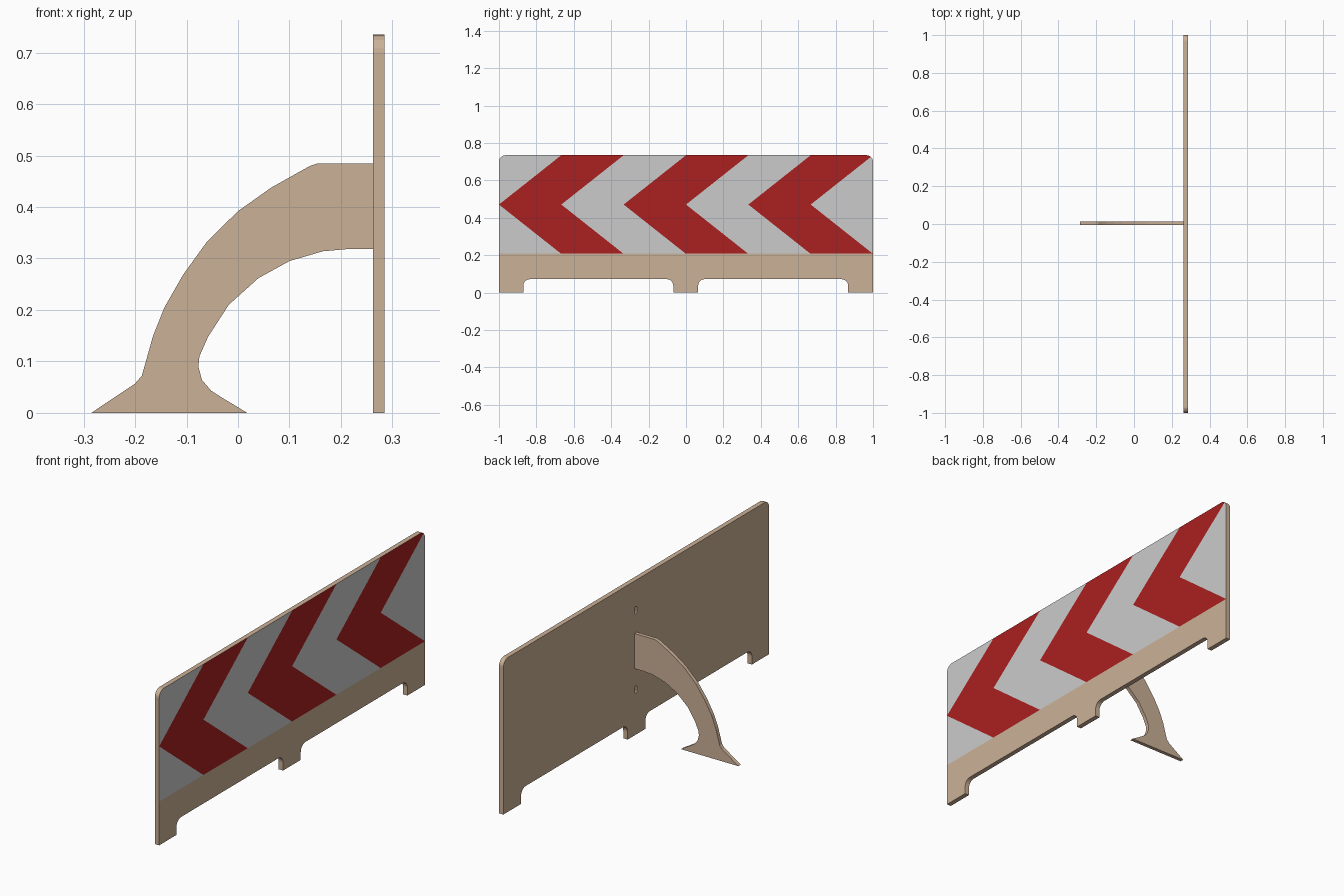
import bpy, bmesh, math
from mathutils import Vector

if "Cube" in bpy.data.objects:
    bpy.data.objects.remove(bpy.data.objects["Cube"])


def material(name, rgb):
    m = bpy.data.materials.new(name)
    m.diffuse_color = (*rgb, 1)
    m.use_nodes = True
    m.node_tree.nodes["Principled BSDF"].inputs["Base Color"].default_value = m.diffuse_color
    return m


TAN = material("tan_board", (0.60, 0.44, 0.31))
RED = material("sign_red", (0.41, 0.015, 0.015))
WHITE = material("sign_white", (0.60, 0.60, 0.60))


def arc(cx, cy, r, a0, a1, n=6):
    """Points on a circular arc, angles in degrees."""
    return [(cx + r * math.cos(math.radians(a0 + (a1 - a0) * i / n)),
             cy + r * math.sin(math.radians(a0 + (a1 - a0) * i / n))) for i in range(n + 1)]


def slab(points, offset):
    """Extrude a closed outline of 3D points by an offset vector."""
    bm = bmesh.new()
    face = bm.faces.new([bm.verts.new(p) for p in points])
    ext = bmesh.ops.extrude_face_region(bm, geom=[face])
    bmesh.ops.translate(bm, vec=offset,
                        verts=[v for v in ext["geom"] if isinstance(v, bmesh.types.BMVert)])
    bmesh.ops.recalc_face_normals(bm, faces=bm.faces[:])
    return bm


def make_object(name, bm, mats):
    me = bpy.data.meshes.new(name)
    bm.to_mesh(me)
    bm.free()
    for m in mats:
        me.materials.append(m)
    ob = bpy.data.objects.new(name, me)
    bpy.context.collection.objects.link(ob)
    return ob


# Board: rounded top corners, two rounded notches along the bottom
X0, X1, H, R = 0.262, 0.285, 0.735, 0.035
outline = [(-1, 0)]
for a, b in ((-0.87, -0.068), (0.065, 0.867)):
    outline += [(a, 0)] + arc(a + R, 0.037, R, 180, 90) + arc(b - R, 0.037, R, 90, 0) + [(b, 0)]
outline += [(1, 0)] + arc(1 - R, H - R, R, 0, 90) + arc(R - 1, H - R, R, 90, 180)
bm = slab([(X0, y, z) for y, z in outline], Vector((X1 - X0, 0, 0)))

# Chevrons: cut the front of the board, then colour by stripe position
Z_LOW, Z_MID, SLOPE, PITCH = 0.208, 0.471, 1.264, 2 / 3


def sign_faces(test):
    return [f for f in bm.faces if f.normal.x > 0.9 and test(f.calc_center_median().z)]


def cut(faces, co, no):
    geom = set(faces)
    for f in faces:
        geom.update(f.edges)
        geom.update(f.verts)
    bmesh.ops.bisect_plane(bm, geom=list(geom), plane_co=co, plane_no=no, dist=1e-5)
    bm.normal_update()


bm.normal_update()
for z in (Z_LOW, Z_MID):
    cut(sign_faces(lambda c: z == Z_LOW or c > Z_LOW), (0, 0, z), (0, 0, 1))
for side in (1, -1):
    for k in range(-2, 6):
        half = sign_faces(lambda c: c > Z_MID if side > 0 else Z_LOW < c < Z_MID)
        cut(half, (0, -1 + k * PITCH / 2, Z_MID), Vector((0, 1, -side * SLOPE)).normalized())
for f in sign_faces(lambda c: c > Z_LOW):
    c = f.calc_center_median()
    u = c.y + 1 - abs(c.z - Z_MID) * SLOPE
    f.material_index = 1 if u % PITCH < PITCH / 2 else 2
board = make_object("sign_board", bm, (TAN, RED, WHITE))

# Small blind slots in the back of the board, above and below the leg
for z in (0.592, 0.215):
    pts = arc(0.003, z + 0.01, 0.008, 0, 180) + arc(0.003, z - 0.01, 0.008, 180, 360)
    cutter = make_object("slot_cutter", slab([(X0 - 0.01, y, h) for y, h in pts],
                                             Vector((0.025, 0, 0))), (TAN,))
    mod = board.modifiers.new("slot", "BOOLEAN")
    mod.operation, mod.solver, mod.object = "DIFFERENCE", "EXACT", cutter
    bpy.context.view_layer.objects.active = board
    bpy.ops.object.modifier_apply(modifier=mod.name)
    bpy.data.objects.remove(cutter)

# Leg: flat curved brace with a flared foot
leg = [(-0.285, 0), (-0.2, 0.057), (-0.187, 0.072), (-0.179, 0.1), (-0.165, 0.15),
       (-0.143, 0.205), (-0.107, 0.268), (-0.06, 0.333), (0, 0.392), (0.065, 0.438),
       (0.14, 0.48), (0.155, 0.485), (0.263, 0.485), (0.263, 0.318), (0.21, 0.318),
       (0.165, 0.314), (0.1, 0.295), (0.04, 0.262), (-0.018, 0.21), (-0.058, 0.148),
       (-0.075, 0.11), (-0.077, 0.09), (-0.07, 0.064), (-0.052, 0.043), (-0.03, 0.029),
       (0.018, 0)]
make_object("support_leg", slab([(x, -0.005, z) for x, z in leg], Vector((0, 0.018, 0))), (TAN,))
